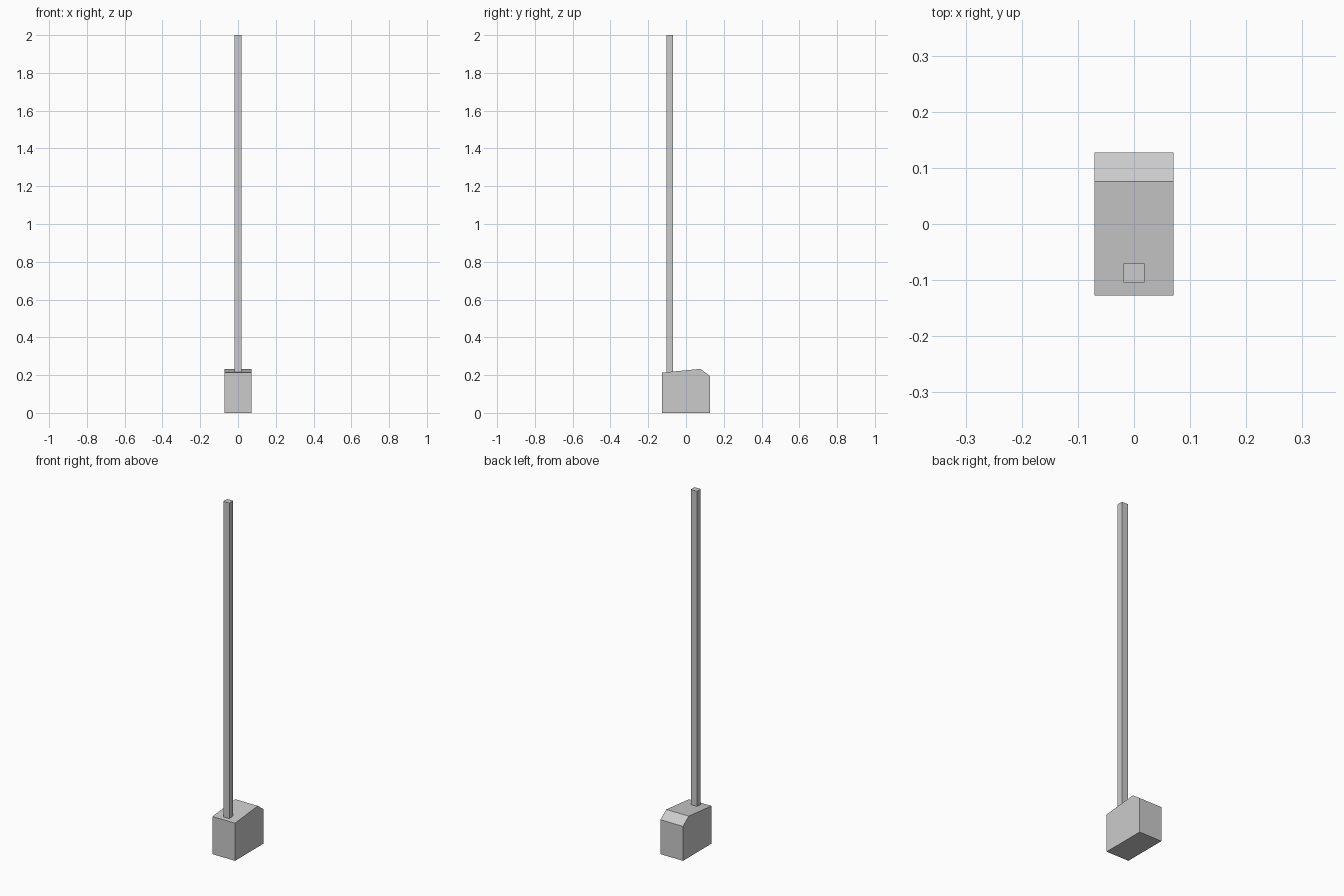
import bpy

if "Cube" in bpy.data.objects:
    bpy.data.objects.remove(bpy.data.objects["Cube"])


def prism(name, half_width, profile):
    """Extrude a (y, z) side profile symmetrically along x."""
    n = len(profile)
    verts = [(x, y, z) for x in (-half_width, half_width) for y, z in profile]
    faces = [tuple(reversed(range(n))), tuple(range(n, 2 * n))]
    faces += [(i, (i + 1) % n, (i + 1) % n + n, i + n) for i in range(n)]
    mesh = bpy.data.meshes.new(name)
    mesh.from_pydata(verts, [], faces)
    mesh.update()
    obj = bpy.data.objects.new(name, mesh)
    bpy.context.collection.objects.link(obj)
    return obj


# Base block: top rises gently to the back, then slopes down steeply
prism("base_block", 0.0705,
      [(-0.1275, 0), (0.1275, 0), (0.1275, 0.195), (0.076, 0.233), (-0.1275, 0.213)])

# Tall square post standing near the front of the block
prism("post", 0.019,
      [(-0.104, 0.21), (-0.07, 0.21), (-0.07, 2.0), (-0.104, 2.0)])
